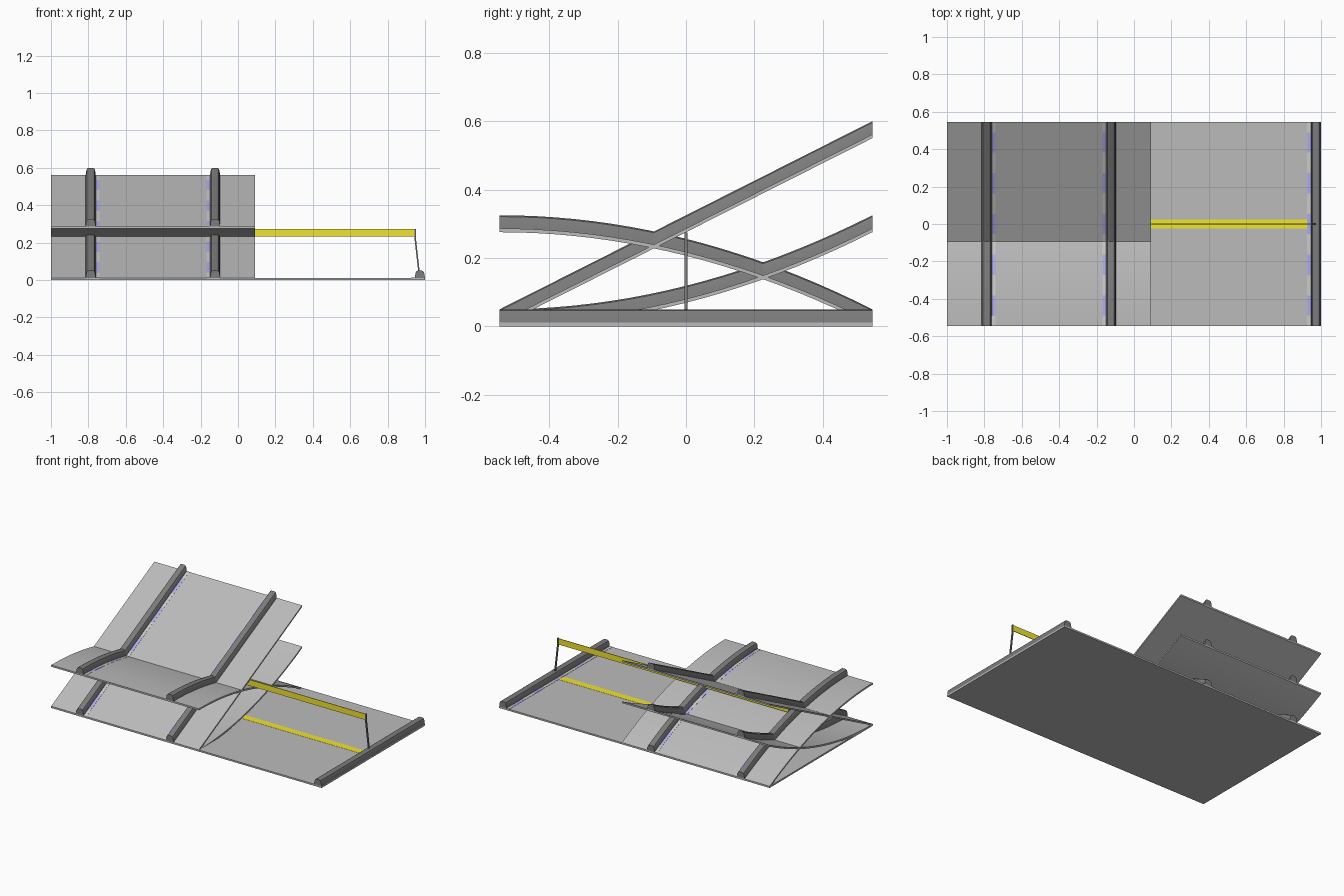
import bpy

if "Cube" in bpy.data.objects:
    bpy.data.objects.remove(bpy.data.objects["Cube"])

Y = 0.545          # half length of every road piece
T = 0.011          # road thickness
RX0, RX1 = -1.0, 0.092   # ramp width


def mat(name, c):
    m = bpy.data.materials.new(name)
    m.diffuse_color = (*c, 1)
    m.use_nodes = True
    m.node_tree.nodes["Principled BSDF"].inputs["Base Color"].default_value = m.diffuse_color
    return m


ROAD = mat("asphalt", (0.5, 0.5, 0.5))
WALL = mat("dark_wall", (0.2, 0.2, 0.2))
YEL = mat("yellow", (0.88, 0.77, 0.03))
BLUE = mat("curb_blue", (0.42, 0.42, 0.85))
WHITE = mat("curb_white", (0.75, 0.75, 0.75))


def make(name, verts, faces, m, smooth=False):
    me = bpy.data.meshes.new(name)
    me.from_pydata(verts, [], faces)
    me.materials.append(m)
    ob = bpy.data.objects.new(name, me)
    bpy.context.collection.objects.link(ob)
    if smooth:
        bpy.context.view_layer.objects.active = ob
        ob.select_set(True)
        bpy.ops.object.shade_smooth_by_angle(angle=0.4)
        ob.select_set(False)
    return ob


def sweep(name, profile, rise, m, y0=-Y, y1=Y, n=1, smooth=False):
    """Sweep an x/z profile along y, lifted by rise(t)."""
    k = len(profile)
    verts = []
    for i in range(n + 1):
        y = y0 + (y1 - y0) * i / n
        h = rise((y + Y) / (2 * Y))
        verts += [(x, y, z + h) for x, z in profile]
    faces = [tuple(range(k)), tuple(range(n * k + k - 1, n * k - 1, -1))]
    for i in range(n):
        for j in range(k):
            a, b = i * k + j, i * k + (j + 1) % k
            faces.append((a, a + k, b + k, b))
    return make(name, verts, faces, m, smooth)


def rect(x0, x1, z0, z1):
    return [(x0, z0), (x1, z0), (x1, z1), (x0, z1)]


def wall_profile(cx):
    half = [(0.0275, T - 0.002), (0.023, 0.038), (0.019, 0.046), (0.011, 0.05)]
    return [(cx + x, z) for x, z in half] + [(cx - x, z) for x, z in reversed(half)]


def lane(prefix, walls, rise, n):
    """Walls plus striped curbs on the inner side of each wall."""
    for side, cx, s in (("left", walls[0], 1), ("right", walls[1], -1)):
        sweep(f"{prefix}_{side}_wall", wall_profile(cx), rise, WALL, n=n, smooth=True)
        a, b = sorted((cx + s * 0.026, cx + s * 0.047))
        for i in range(-5, 6):
            c = i * 0.109
            sweep(f"{prefix}_{side}_curb", rect(a, b, T - 0.002, T + 0.0015), rise,
                  WHITE if i % 2 else BLUE,
                  max(-Y, c - 0.0545), min(Y, c + 0.0545), 2 if n > 1 else 1)


# wide flat base road
flat = lambda t: 0.0
sweep("base_road", rect(-1, 1, 0, T), flat, ROAD)
lane("base", (-0.7875, 0.9725), flat, 1)

# three overlapping ramps
ramps = {
    "straight_ramp": (lambda t: 0.55 * t, 1),
    "upward_curve": (lambda t: 0.275 * t * t, 20),
    "downward_curve": (lambda t: 0.275 * (1 - t * t), 20),
}
for name, (rise, n) in ramps.items():
    sweep(name + "_road", rect(RX0, RX1, 0.0005, T + 0.0005), rise, ROAD, n=n, smooth=True)
    lane(name, (-0.7875, -0.1225), rise, n)

# painted line across the base road
sweep("finish_line", rect(-0.74, 0.925, T - 0.002, T + 0.001), flat, YEL, -0.025, 0.025)

# overhead banner
sweep("finish_banner", rect(-0.76, 0.945, 0.232, 0.272), flat, YEL, -0.002, 0.002)

# leaning banner posts
MID = 0.0925
for side, s in (("left", -1), ("right", 1)):
    path = [(0.850, 0.274), (0.850, 0.230), (0.871, 0.045), (0.879, 0.045),
            (0.858, 0.230), (0.858, 0.274)]
    sweep(f"banner_post_{side}", [(MID + s * x, z) for x, z in path], flat, WALL,
          -0.005, 0.005)

# consistent outward normals
import bmesh
for ob in bpy.data.objects:
    bm = bmesh.new()
    bm.from_mesh(ob.data)
    bmesh.ops.recalc_face_normals(bm, faces=bm.faces)
    bm.to_mesh(ob.data)
    bm.free()
